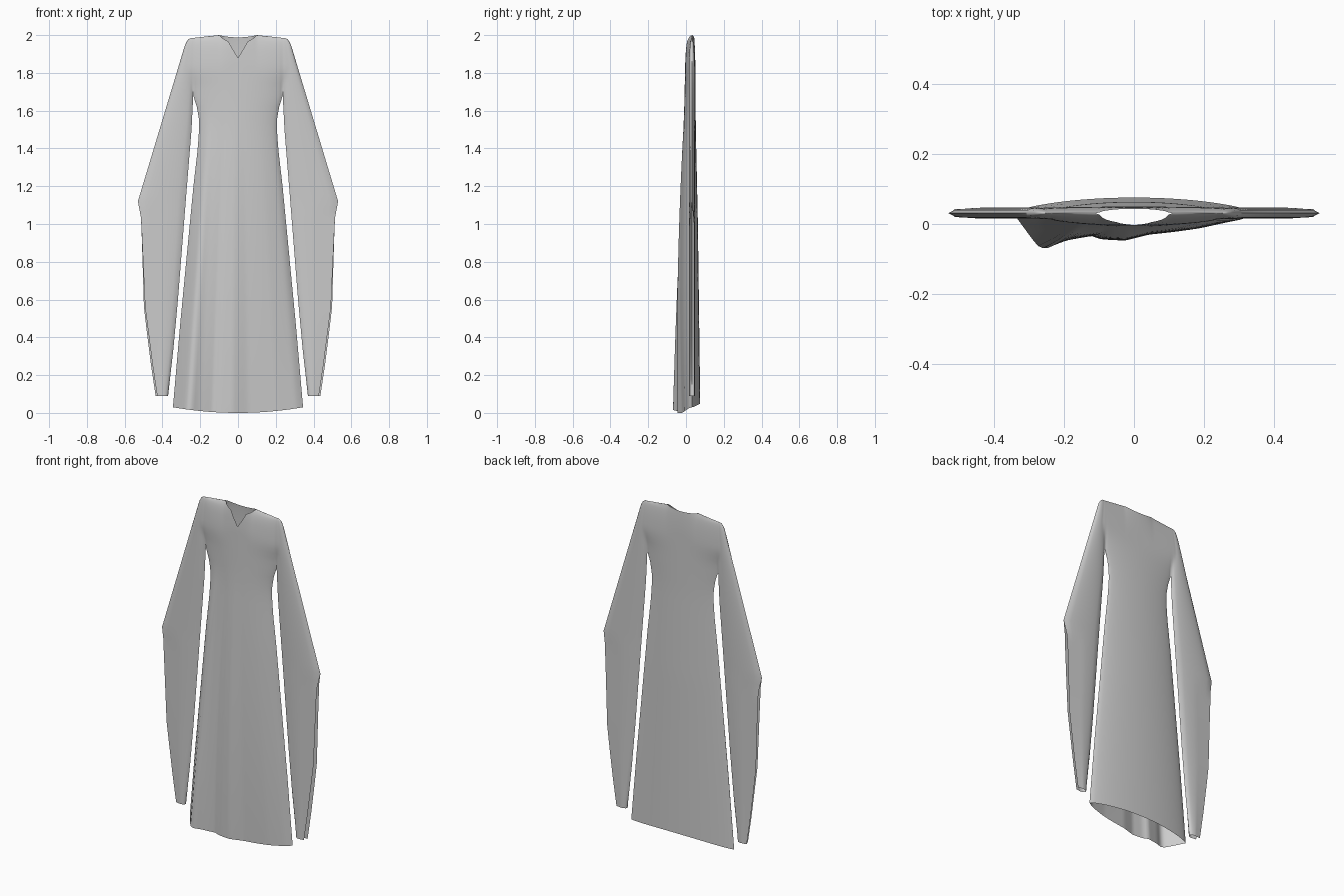
import bpy, bmesh

if "Cube" in bpy.data.objects:
    bpy.data.objects.remove(bpy.data.objects["Cube"])

YC = 0.031          # side seam plane
PIT, SEAM, SHO = 1.68, 0.237, 1.985   # armpit height, sleeve seam x, shoulder height at seam


def lerp(a, b, t):
    return a + (b - a) * t


def clamp(t):
    return max(0.0, min(1.0, t))


def smooth(t):
    t = clamp(t)
    return t * t * (3 - 2 * t)


def curve(pts, x):
    """Piecewise linear lookup."""
    if x <= pts[0][0]:
        return pts[0][1]
    for (a, p), (b, q) in zip(pts, pts[1:]):
        if x <= b:
            return lerp(p, q, (x - a) / (b - a))
    return pts[-1][1]


# Outline profiles: (height, x)
BODY = [(0, .347), (.45, .308), (1.2, .236), (1.4, .213), (1.5, .206), (1.57, .208), (1.64, .222), (PIT, SEAM)]
INNER = [(.09, .37), (.35, .341), (.6, .318), (1.18, .272), (1.5, .246), (1.62, .24), (PIT, SEAM)]
OUTER = [(.09, .428), (.25, .452), (.56, .492), (1.03, .513), (1.12, .53), (1.95, .28), (1.975, .266), (SHO, .25)]
# Front hem folds: (fraction of width, y)
FOLDS = [(-1, YC), (-.95, .008), (-.8, -.062), (-.73, -.072), (-.6, -.05), (-.38, -.03), (-.28, -.042),
         (-.08, -.045), (.15, -.021), (.6, -.006), (.9, .014), (1, YC)]
# Front neckline with notch: (x, height)
NECK = [(0, 1.88), (.0395, 1.945), (.0494, 1.965), (.08, 1.982), (.1, 2.0), (SEAM, SHO)]
FRONT = [(0, .1), (1.0, .062), (1.5, .043), (1.9, .034)]
BACK = [(0, .045), (1.0, .032), (1.5, .021), (2.0, .017)]


def shoulder_round(x, z):
    x = abs(x)
    top = 2.0 + .05 * (1 - (x / .1) ** 2) if x < .1 else curve([(.1, 2.0), (SEAM, SHO)], x)
    t = clamp((top - z) / .2)
    return (1 - (1 - t) ** 2) ** .5


def seam_depth(z, front):
    return (.018 if front else .016) * smooth((z - PIT) / .15) * shoulder_round(SEAM, z)


def body_point(u, row, front, low=28, up=18):
    if row <= low:
        hem = .03 * u * u if front else .03 + .02 * (1 - u * u)
        z = lerp(hem, PIT, row / low)
        x = u * curve(BODY, z)
    else:
        t = (row - low) / up
        x = u * SEAM
        top = curve(NECK, abs(x))
        if not front and abs(x) < .1:
            top = 2.0 - .012 * (1 - (x / .1) ** 2)
        z = lerp(PIT, top, 1 - (1 - t) ** 2)
    p = max(0, 1 - u * u) ** .7
    j = seam_depth(z, front)
    d = curve(FRONT if front else BACK, z) * shoulder_round(x, z)
    d = j + (d - j) * p
    if front:
        d = lerp(YC - curve(FOLDS, u), d, clamp(z / 1.6))
    return x, YC + (-d if front else d), z


def sleeve_point(s, row, front, side, cuff=24, mid=14, up=18):
    if row <= cuff:
        z = lerp(.09, 1.12, row / cuff)
    elif row <= cuff + mid:
        z = lerp(1.12, PIT, (row - cuff) / mid)
    else:
        z = lerp(PIT, SHO, 1 - (1 - (row - cuff - mid) / up) ** 2)
    out = curve(OUTER, z)
    if not front and z < 1.1:
        out += .008 * smooth((1.1 - z) / .8)
    x = lerp(curve(INNER, z), out, s)
    r = max(0, 1 - (2 * s - 1) ** 2) ** .5
    if s > .5:                       # slit along the outer edge below the elbow
        r = lerp(r, 1 - .6 * (s - .5), clamp((1.12 - z) / .12))
    d = max(.016 * r * shoulder_round(SEAM, z),
            seam_depth(z, front) * max(0, 1 - s * s) ** .5)
    return side * x, YC + (-d if front else d), z


def sheet(bm, point, cols, rows):
    grid = [[bm.verts.new(point(c, r)) for c in range(cols + 1)] for r in range(rows + 1)]
    for a, b in zip(grid, grid[1:]):
        for i in range(cols):
            bm.faces.new((a[i], a[i + 1], b[i + 1], b[i]))


bm = bmesh.new()
for front in (True, False):
    # Gown body
    sheet(bm, lambda c, r: body_point(c / 24 - 1, r, front), 48, 46)
    # Hanging sleeves
    for side in (-1, 1):
        sheet(bm, lambda c, r: sleeve_point(c / 12, r, front, side), 12, 56)

bmesh.ops.remove_doubles(bm, verts=bm.verts, dist=.0002)
bmesh.ops.recalc_face_normals(bm, faces=bm.faces)
mesh = bpy.data.meshes.new("robe")
bm.to_mesh(mesh)
bm.free()
robe = bpy.data.objects.new("robe", mesh)
bpy.context.collection.objects.link(robe)
bpy.context.view_layer.objects.active = robe
robe.select_set(True)
bpy.ops.object.shade_smooth_by_angle(angle=1.2)
